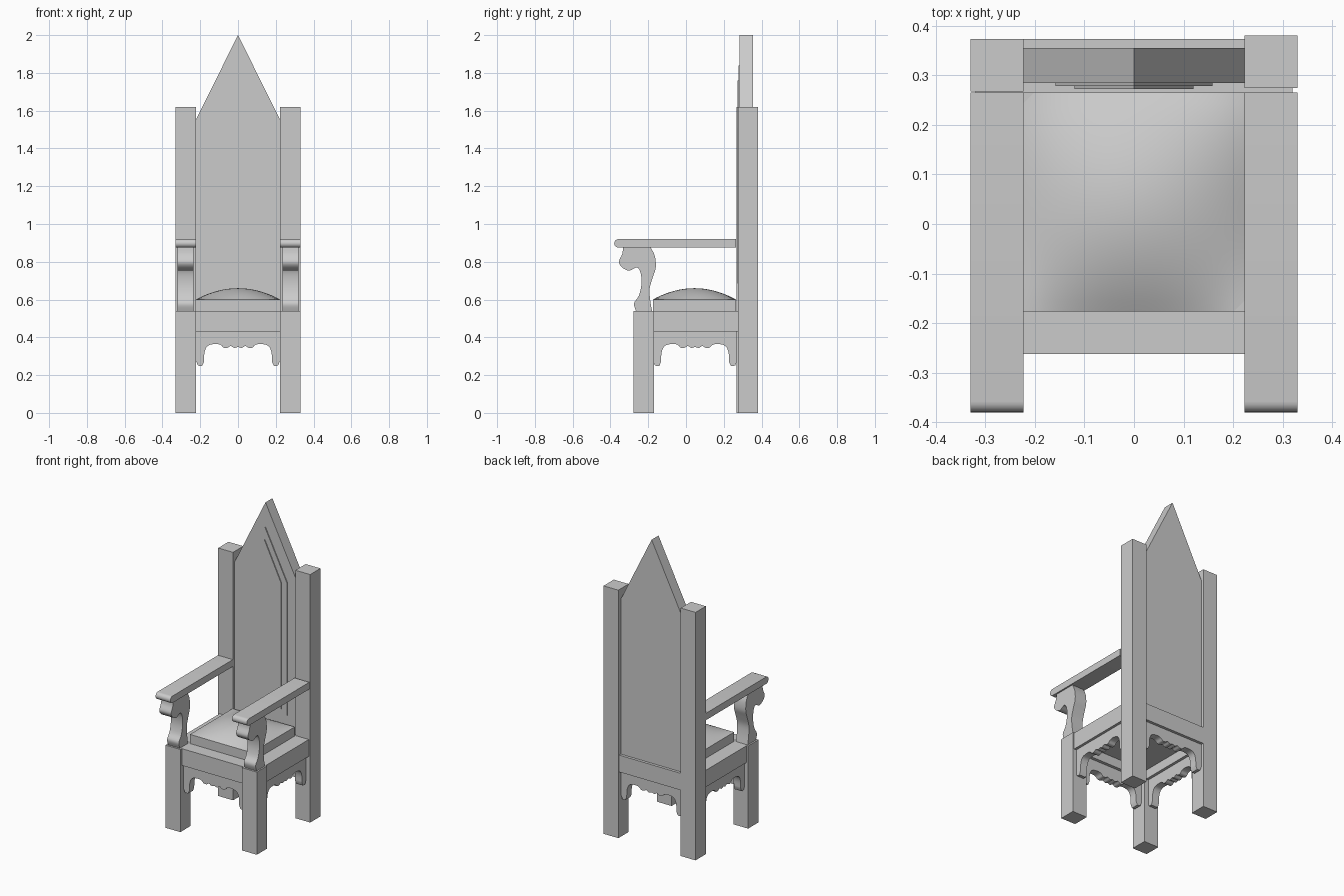
import bpy, bmesh, math
from mathutils import Vector

if "Cube" in bpy.data.objects:
    bpy.data.objects.remove(bpy.data.objects["Cube"])


def finish(bm, name, smooth=False):
    bmesh.ops.recalc_face_normals(bm, faces=bm.faces)
    me = bpy.data.meshes.new(name)
    bm.to_mesh(me)
    bm.free()
    ob = bpy.data.objects.new(name, me)
    bpy.context.collection.objects.link(ob)
    if smooth:
        bpy.ops.object.select_all(action='DESELECT')
        ob.select_set(True)
        bpy.context.view_layer.objects.active = ob
        bpy.ops.object.shade_smooth_by_angle(angle=math.radians(35))
    return ob


def prism(name, pts, a, b, axis, smooth=False):
    """Extrude a profile from a to b; axis 'y' takes (x, z), axis 'x' takes (y, z)."""
    bm = bmesh.new()
    place = (lambda p, t: (p[0], t, p[1])) if axis == 'y' else (lambda p, t: (t, p[0], p[1]))
    face = bm.faces.new([bm.verts.new(place(p, a)) for p in pts])
    new = bmesh.ops.extrude_face_region(bm, geom=[face])['geom']
    shift = Vector(place((0, 0), b - a))
    bmesh.ops.translate(bm, vec=shift, verts=[v for v in new if isinstance(v, bmesh.types.BMVert)])
    return finish(bm, name, smooth)


def box(name, x0, x1, y0, y1, z0, z1):
    return prism(name, [(x0, z0), (x1, z0), (x1, z1), (x0, z1)], y0, y1, 'y')


def curve(pts, steps=4):
    """Catmull-Rom smoothing of an open line."""
    p = [Vector(q) for q in [pts[0]] + pts + [pts[-1]]]
    out = []
    for i in range(1, len(p) - 2):
        for s in range(steps):
            t = s / steps
            a, b, c, d = p[i - 1:i + 3]
            out.append(0.5 * (2 * b + (c - a) * t + (2 * a - 5 * b + 4 * c - d) * t * t
                              + (3 * b - a - 3 * c + d) * t ** 3))
    return [tuple(q) for q in out] + [pts[-1]]


# Scrolled arm support, front edge then rear edge
support = curve([(-.333, .876), (-.338, .84), (-.355, .80), (-.338, .77), (-.30, .753), (-.26, .77),
                 (-.24, .74), (-.236, .68), (-.25, .62), (-.275, .58), (-.265, .54)])
support += curve([(-.18, .54), (-.19, .60), (-.192, .66), (-.175, .72), (-.16, .77),
                  (-.165, .83), (-.187, .876)])

# Arm rest with rounded front
arm = [(.265, .875), (.265, .92)]
arm += [(-.3575 - .0225 * math.sin(math.pi * i / 10), .8975 + .0225 * math.cos(math.pi * i / 10))
        for i in range(11)]

# Legs, posts and arms on both sides
for side, s, dy in (("left", -1, 0), ("right", 1, .007)):
    xs = sorted((s * .223, s * .33))
    ins = sorted((s * .235, s * .32))
    box(side + "_back_post", *xs, .267 + dy, .373 + dy, 0, 1.62)
    box(side + "_front_leg", *xs, -.277, -.17, 0, .54)
    box(side + "_seat_rail", *ins, -.172, .275, .43, .54)
    prism(side + "_arm_rest", arm, *xs, 'x', True)
    prism(side + "_arm_support", support, *ins, 'x', True)

# Front and rear rails, seat board
box("front_rail", -.224, .224, -.262, -.175, .43, .54)
box("rear_rail", -.224, .224, .288, .373, .43, .54)
box("seat_board", -.24, .24, -.18, .29, .49, .54)

# Scalloped aprons on all four sides
half = curve([(.18, .27), (.177, .32), (.16, .355), (.12, .365), (.092, .36),
              (.075, .345), (.055, .345), (.038, .354), (.02, .344), (0, .35)])
half = [(.222, .43), (.222, .275), (.212, .25), (.19, .248)] + half
scallop = half + [(-x, z) for x, z in reversed(half[:-1])]
side_scallop = [(x + .048, z) for x, z in scallop]
for name, c in (("front_apron", -.22), ("rear_apron", .33)):
    prism(name, scallop, c - .025, c + .025, 'y', True)
for name, c in (("left_apron", -.278), ("right_apron", .278)):
    prism(name, side_scallop, c - .025, c + .025, 'x', True)


# Pointed back with two raised panels
def gable(name, w, z0, shoulder, peak, y0, y1):
    prism(name, [(-w, z0), (w, z0), (w, shoulder), (0, peak), (-w, shoulder)], y0, y1, 'y')


gable("back_panel", .224, .54, 1.55, 2.0, .284, .355)
gable("outer_raised_panel", .158, .65, 1.52, 1.84, .278, .29)
gable("inner_raised_panel", .12, .685, 1.51, 1.76, .272, .285)

# Domed cushion
box("cushion_base", -.224, .224, -.176, .265, .54, .60)
bm = bmesh.new()
bmesh.ops.create_grid(bm, x_segments=20, y_segments=20, size=1)
for v in bm.verts:
    u, w = v.co.x, v.co.y
    h = max(0, 1 - u * u) * max(0, 1 - w * w)
    v.co = (u * .224, .0445 + w * .2205, .60 + .06 * h)
finish(bm, "cushion_top", True)
